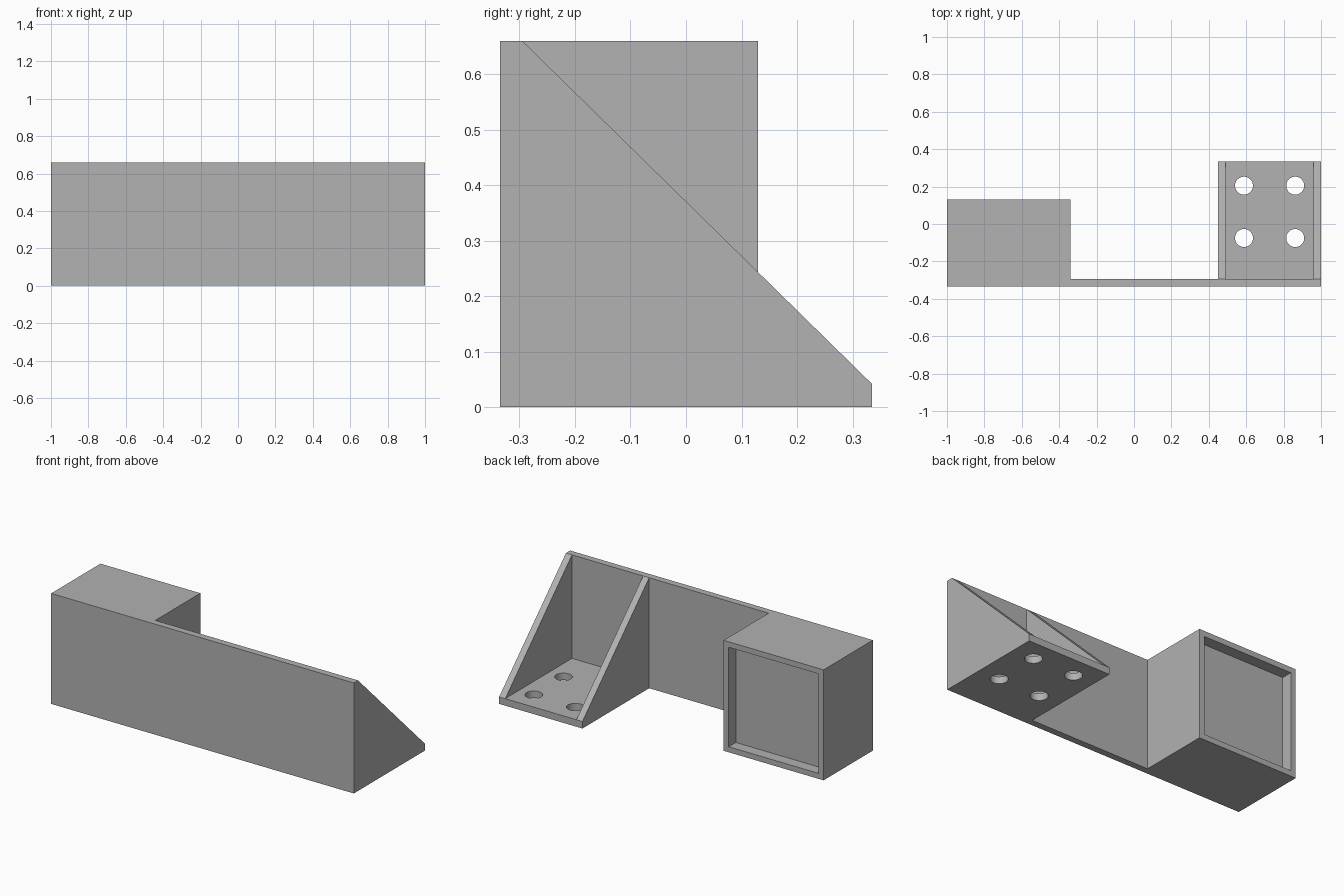
import bpy, bmesh
from mathutils import Vector

cube = bpy.data.objects.get("Cube")
if cube:
    bpy.data.objects.remove(cube, do_unlink=True)

grey = bpy.data.materials.new("plain grey")
grey.use_nodes = True
COLOUR = (0.445, 0.445, 0.445, 1)
grey.diffuse_color = COLOUR
grey.node_tree.nodes["Principled BSDF"].inputs["Base Color"].default_value = COLOUR

HEIGHT, FRONT, BACK, WALL = 0.66, -0.335, 0.335, 0.04
INNER = FRONT + WALL          # rear face of the front panel
BASE = 0.042                  # thickness of the mounting plate


def prism(name, points, offset):
    """Extrude a closed planar outline along an offset vector."""
    bm = bmesh.new()
    face = bm.faces.new([bm.verts.new(p) for p in points])
    extruded = bmesh.ops.extrude_face_region(bm, geom=[face])["geom"]
    verts = [g for g in extruded if isinstance(g, bmesh.types.BMVert)]
    bmesh.ops.translate(bm, verts=verts, vec=Vector(offset))
    bmesh.ops.recalc_face_normals(bm, faces=bm.faces)
    mesh = bpy.data.meshes.new(name)
    bm.to_mesh(mesh)
    bm.free()
    mesh.materials.append(grey)
    obj = bpy.data.objects.new(name, mesh)
    bpy.context.collection.objects.link(obj)
    return obj


def block(name, x0, x1, y0, y1, z0, z1):
    outline = [(x0, y0, z0), (x1, y0, z0), (x1, y1, z0), (x0, y1, z0)]
    return prism(name, outline, (0, 0, z1 - z0))


def cut(target, cutter):
    """Subtract the cutter and discard it."""
    mod = target.modifiers.new(cutter.name, "BOOLEAN")
    mod.operation, mod.solver, mod.object = "DIFFERENCE", "EXACT", cutter
    cutter.hide_render = True
    bpy.context.view_layer.objects.active = target
    bpy.ops.object.modifier_apply(modifier=mod.name)
    bpy.data.objects.remove(cutter, do_unlink=True)


# Front panel with a hollow box on one end and a mount on the other
plan = [(-1, FRONT), (1, FRONT), (1, BACK), (0.45, BACK), (0.45, INNER),
        (-0.34, INNER), (-0.34, 0.13), (-1, 0.13)]
body = prism("mounting_bracket", [(x, y, 0) for x, y in plan], (0, 0, HEIGHT))

# Open bay between the two gussets
cut(body, block("gusset_bay", 0.49, 0.96, INNER, 0.6, BASE, 1))

# Sloping gusset edges
slope = (BASE - HEIGHT) / (BACK - INNER)
low, high = BACK + 0.2, INNER - 0.2
wedge = [(0.4, low, BASE + slope * 0.2), (0.4, low, 1), (0.4, high, 1),
         (0.4, high, HEIGHT - slope * 0.2)]
cut(body, prism("gusset_slope", wedge, (0.8, 0, 0)))

# Shallow recess in the back of the box
cut(body, block("box_recess", -0.967, -0.373, 0.063, 0.3, 0.033, HEIGHT - 0.033))

# Four screw holes in the mounting plate
for x in (0.588, 0.862):
    for y in (-0.075, 0.205):
        bpy.ops.mesh.primitive_cylinder_add(vertices=48, radius=0.048, depth=0.3,
                                            location=(x, y, 0))
        drill = bpy.context.object
        drill.name = "screw_hole"
        drill.data.materials.append(grey)
        cut(body, drill)

# Smooth hole walls, crisp edges elsewhere
bpy.ops.object.select_all(action="DESELECT")
body.select_set(True)
bpy.context.view_layer.objects.active = body
bpy.ops.object.shade_smooth_by_angle()
